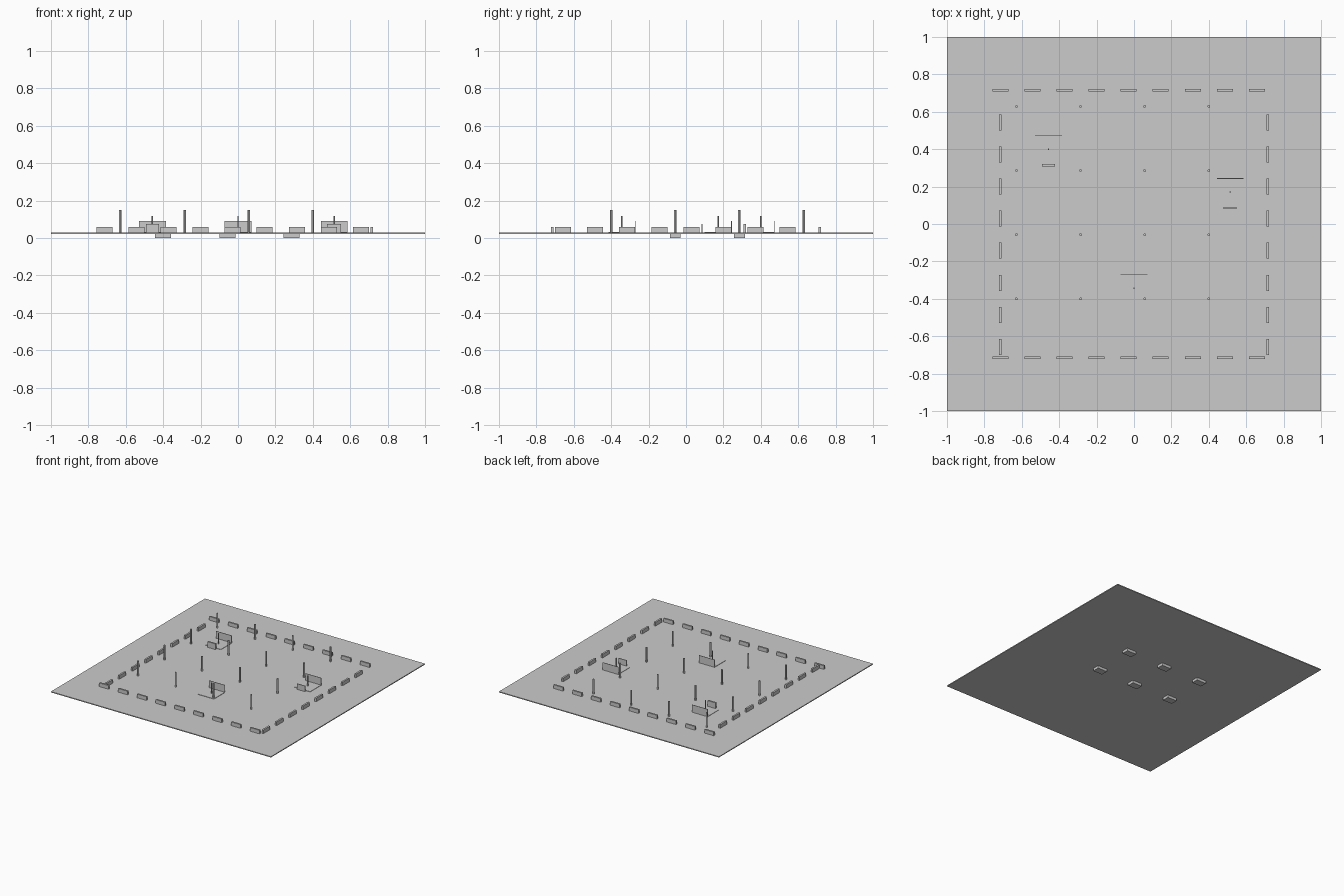
import bpy

if "Cube" in bpy.data.objects:
    bpy.data.objects.remove(bpy.data.objects["Cube"])

U = 1 / 70          # layout module
TOP = 0.0286        # upper face of the ground slab


def box(name, cx, cy, z0, z1, sx, sy):
    bpy.ops.mesh.primitive_cube_add(size=1, location=(cx, cy, (z0 + z1) / 2))
    o = bpy.context.object
    o.name = name
    o.scale = (sx, sy, z1 - z0)
    return o


def post(name, cx, cy, z0, z1, r, n=12):
    bpy.ops.mesh.primitive_cylinder_add(vertices=n, radius=r, depth=z1 - z0,
                                        location=(cx, cy, (z0 + z1) / 2))
    o = bpy.context.object
    o.name = name
    bpy.ops.object.shade_smooth_by_angle()
    return o


# ground slab
box("ground_slab", 0, 0, 0.0214, TOP, 2, 2)

# perimeter barriers
for s, side in ((-1, "front"), (1, "back")):
    for i in range(9):
        box(f"barrier_{side}", (-50 + 12 * i) * U, s * 50 * U, TOP, 0.0585, 6 * U, U)
for s, side in ((-1, "left"), (1, "right")):
    for i in range(8):
        box(f"barrier_{side}", s * 50 * U, (-46 + 12 * i) * U, TOP, 0.0585, U, 6 * U)

# grid of tall poles, and blocks below the slab
for i in range(4):
    for j in range(4):
        post("pole", (-44 + 24 * i) * U, (-28 + 24 * j) * U, TOP, 0.15, 0.007)
for i in range(3):
    for j in range(2):
        box("under_block", (-28 + 24 * i) * U, (-4 + 24 * j) * U, 0, 0.0214, 6 * U, 4 * U)

# stations: floor pad, back panel, mast, and a counter in front of two of them
for x, y, depth in ((-32, 28, 1), (36, 12, 0.4), (0, -24, 0)):
    x, y = x * U, y * U
    box("station_pad", x, y, TOP, TOP + 0.003, 10 * U, 10 * U)
    box("station_panel", x, y + 5 * U, TOP, 0.09, 10 * U, 0.004)
    post("station_mast", x, y, TOP, 0.118, 0.004)
    if depth:
        box("station_counter", x, y - 6 * U, TOP, 0.075, (5 if depth == 1 else 5.2) * U, depth * U)
